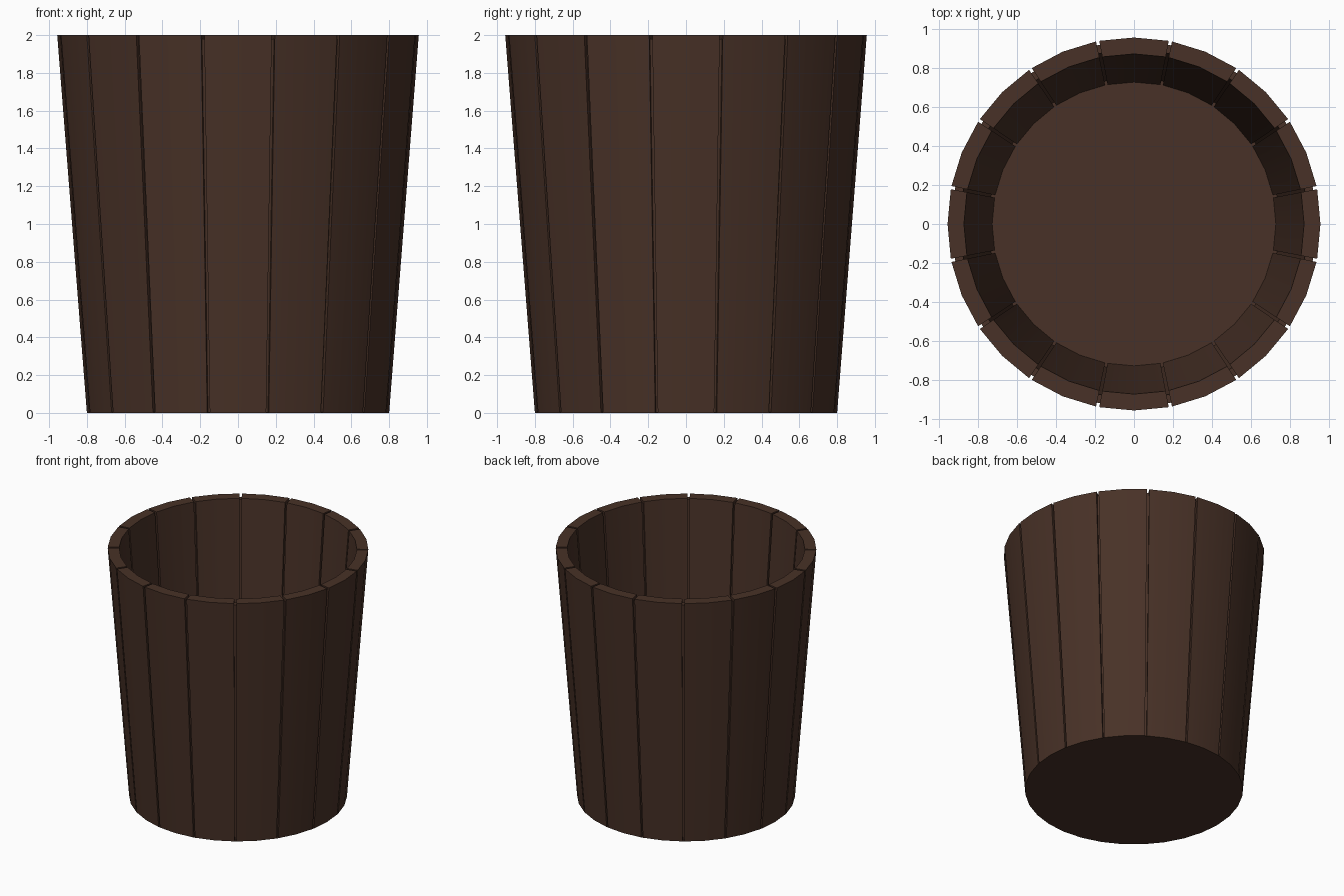
import bpy, bmesh, math

if "Cube" in bpy.data.objects:
    bpy.data.objects.remove(bpy.data.objects["Cube"])

N = 16                       # staves
H = 2.0
HALF = math.radians(10.75)   # half angle of one stave
GROOVE = 0.02                # depth of the gaps between staves

wood = bpy.data.materials.new("dark brown wood")
wood.diffuse_color = (0.065, 0.031, 0.020, 1)
wood.use_nodes = True
wood.node_tree.nodes["Principled BSDF"].inputs["Base Color"].default_value = wood.diffuse_color


def finish(name, bm):
    bmesh.ops.recalc_face_normals(bm, faces=bm.faces)
    me = bpy.data.meshes.new(name)
    bm.to_mesh(me)
    bm.free()
    me.materials.append(wood)
    ob = bpy.data.objects.new(name, me)
    bpy.context.collection.objects.link(ob)
    bpy.ops.object.select_all(action='DESELECT')
    ob.select_set(True)
    bpy.context.view_layer.objects.active = ob
    bpy.ops.object.shade_smooth_by_angle(angle=math.radians(30))
    return ob


def sweep(bm, profile, angles, closed):
    """Sweep an (r, z) loop around z through the given angles."""
    rings = [[bm.verts.new((r * math.cos(a), r * math.sin(a), z)) for r, z in profile]
             for a in angles]
    n = len(profile)
    pairs = list(zip(rings, rings[1:]))
    if closed:
        pairs.append((rings[-1], rings[0]))
    else:
        bm.faces.new(rings[0])
        bm.faces.new(rings[-1][::-1])
    for p, q in pairs:
        for i in range(n):
            j = (i + 1) % n
            bm.faces.new((p[i], p[j], q[j], q[i]))


# Staves: tapered planks, each bent once along its middle
stave_profile = [(0.80, 0), (0.957, H), (0.873, H), (0.718, 0)]
for k in range(N):
    bm = bmesh.new()
    mid = 2 * math.pi * k / N
    sweep(bm, stave_profile, [mid - HALF, mid, mid + HALF], False)
    finish(f"stave_{k + 1:02d}", bm)

# Recessed core wall that closes the gaps between the staves
bm = bmesh.new()
core = [(0.80 - GROOVE, 0), (0.957 - GROOVE, H - 0.02),
        (0.873 + GROOVE, H - 0.02), (0.718 + GROOVE, 0)]
sweep(bm, core, [2 * math.pi * k / (2 * N) for k in range(2 * N)], True)
finish("core_wall", bm)

# Floor disc, with a thin base plate that covers the stave ends
for name, r1, r2, z1, z2 in (("floor", 0.745, 0.755, 0.0, 0.13),
                             ("base_plate", 0.80, 0.80, 0.0, 0.004)):
    bm = bmesh.new()
    bmesh.ops.create_cone(bm, cap_ends=True, segments=2 * N, radius1=r1, radius2=r2,
                          depth=z2 - z1)
    bmesh.ops.translate(bm, verts=bm.verts, vec=(0, 0, (z1 + z2) / 2))
    finish(name, bm)
